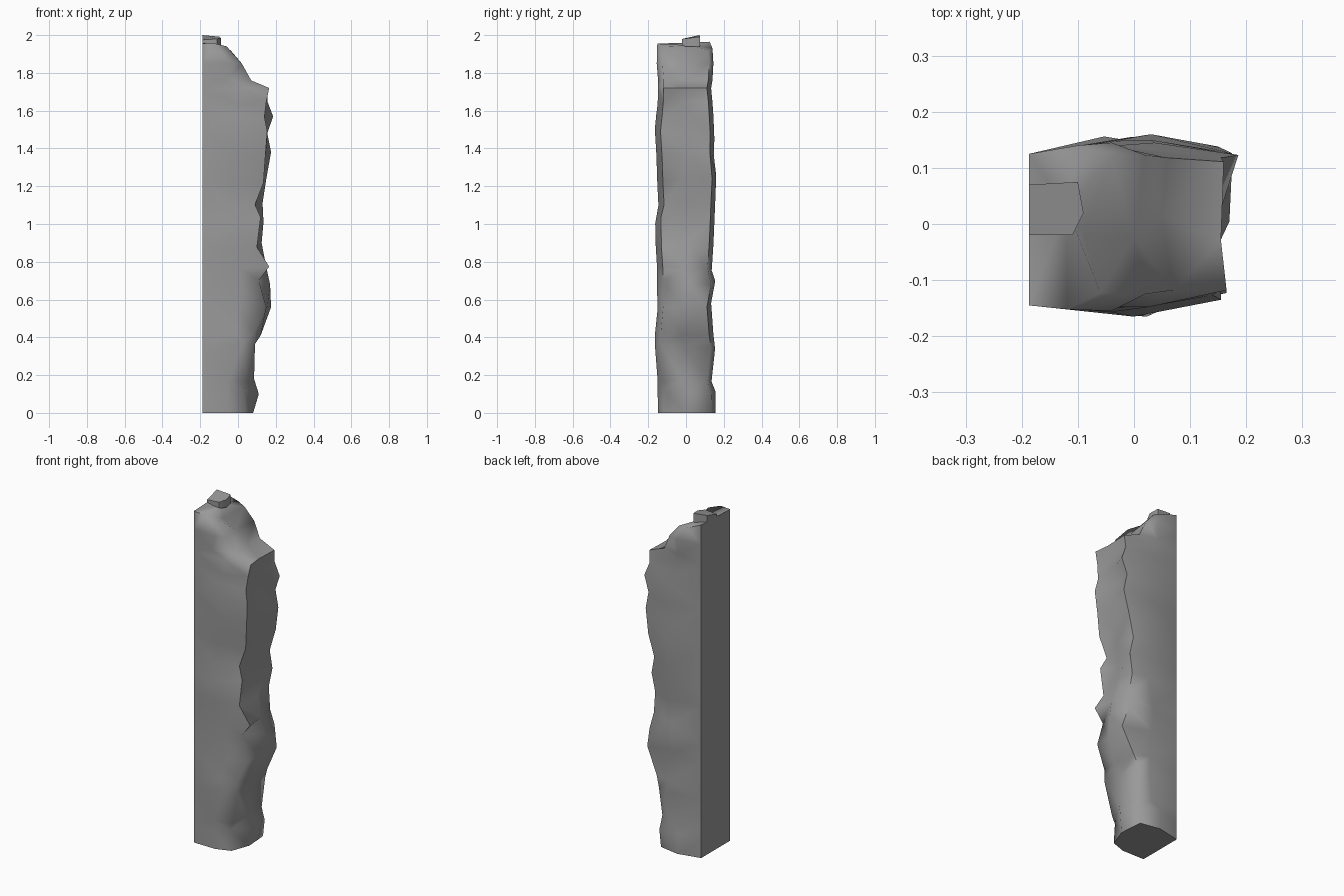
import bpy, bmesh, random

random.seed(4)
LEFT, Y0, Y1 = -0.187, -0.145, 0.125   # clean sawn face at the left

# Section levels: z, right edge x at front / middle / back, y min, y max
ROWS = [
    (0.00, 0.04, 0.08, 0.07, -0.147, 0.155),
    (0.10, 0.03, 0.11, 0.08, -0.150, 0.156),
    (0.18, 0.05, 0.085, 0.075, -0.150, 0.135),
    (0.35, 0.09, 0.08, 0.085, -0.165, 0.154),
    (0.41, 0.09, 0.12, 0.105, -0.163, 0.145),
    (0.56, 0.15, 0.155, 0.175, -0.151, 0.133),
    (0.68, 0.11, 0.17, 0.145, -0.153, 0.155),
    (0.77, 0.165, 0.15, 0.13, -0.153, 0.136),
    (0.90, 0.10, 0.125, 0.115, -0.160, 0.145),
    (1.01, 0.12, 0.09, 0.135, -0.163, 0.150),
    (1.11, 0.09, 0.13, 0.115, -0.146, 0.154),
    (1.24, 0.135, 0.12, 0.15, -0.152, 0.160),
    (1.38, 0.145, 0.15, 0.175, -0.157, 0.148),
    (1.48, 0.155, 0.13, 0.155, -0.165, 0.150),
    (1.57, 0.14, 0.155, 0.186, -0.157, 0.145),
    (1.65, 0.15, 0.14, 0.155, -0.150, 0.140),
    (1.72, 0.165, 0.155, 0.160, -0.148, 0.133),
    (1.76, 0.07, 0.05, 0.060, -0.148, 0.140),
    (1.85, 0.02, 0.00, 0.020, -0.155, 0.145),
    (1.95, -0.06, -0.09, -0.04, -0.152, 0.140),
]

stone = bpy.data.materials.new("dark_grey")
stone.diffuse_color = (0.32, 0.32, 0.32, 1)


def finish(bm, name, angle):
    bmesh.ops.recalc_face_normals(bm, faces=bm.faces)
    mesh = bpy.data.meshes.new(name)
    bm.to_mesh(mesh)
    bm.free()
    mesh.materials.append(stone)
    obj = bpy.data.objects.new(name, mesh)
    bpy.context.collection.objects.link(obj)
    bpy.ops.object.select_all(action='DESELECT')
    obj.select_set(True)
    bpy.context.view_layer.objects.active = obj
    bpy.ops.object.shade_smooth_by_angle(angle=angle)
    return obj


# Broken column: loft of the ragged sections
bm = bmesh.new()
rings = []
for i, (z, xf, xm, xb, ya, yb) in enumerate(ROWS):
    def jz():
        return z + (random.uniform(-0.025, 0.025) if 0 < i < 16 else 0)
    mid_f = min(random.uniform(-0.07, 0.03), xf - 0.06)
    mid_b = min(random.uniform(-0.06, 0.04), xb - 0.06)
    pts = [(LEFT, Y0, z), (mid_f, ya, jz()), (xf, ya + 0.03, jz()),
           (xm, random.uniform(-0.03, 0.03), z), (xb, yb - 0.022, z),
           (mid_b, yb, jz()), (LEFT, Y1, z)]
    rings.append([bm.verts.new(p) for p in pts])
for a, b in zip(rings, rings[1:]):
    for k in range(7):
        n = (k + 1) % 7
        bm.faces.new((a[k], a[n], b[n], b[k]))
bm.faces.new(rings[0][::-1])
# Uneven broken top, fanned round a low middle
for k, z in enumerate((1.955, 1.955, 1.94, 1.89, 1.92, 1.93, 1.965)):
    rings[-1][k].co.z = z
middle = bm.verts.new((-0.12, 0.03, 1.945))
for k in range(7):
    bm.faces.new((rings[-1][k], rings[-1][(k + 1) % 7], middle))
bmesh.ops.triangulate(bm, faces=[f for f in bm.faces if len(f.verts) == 4])
finish(bm, "broken_column", 1.25)

# Splinter left standing on the top
bm = bmesh.new()
base = [(-0.187, -0.02), (-0.11, -0.02), (-0.09, 0.02), (-0.10, 0.075), (-0.187, 0.07)]
top_z = [1.975, 1.98, 1.985, 1.992, 2.0]
low = [bm.verts.new((x, y, 1.94)) for x, y in base]
top = [bm.verts.new((x, y, z)) for (x, y), z in zip(base, top_z)]
for k in range(5):
    n = (k + 1) % 5
    bm.faces.new((low[k], low[n], top[n], top[k]))
bm.faces.new(low[::-1])
bm.faces.new(top)
finish(bm, "top_splinter", 0.8)
